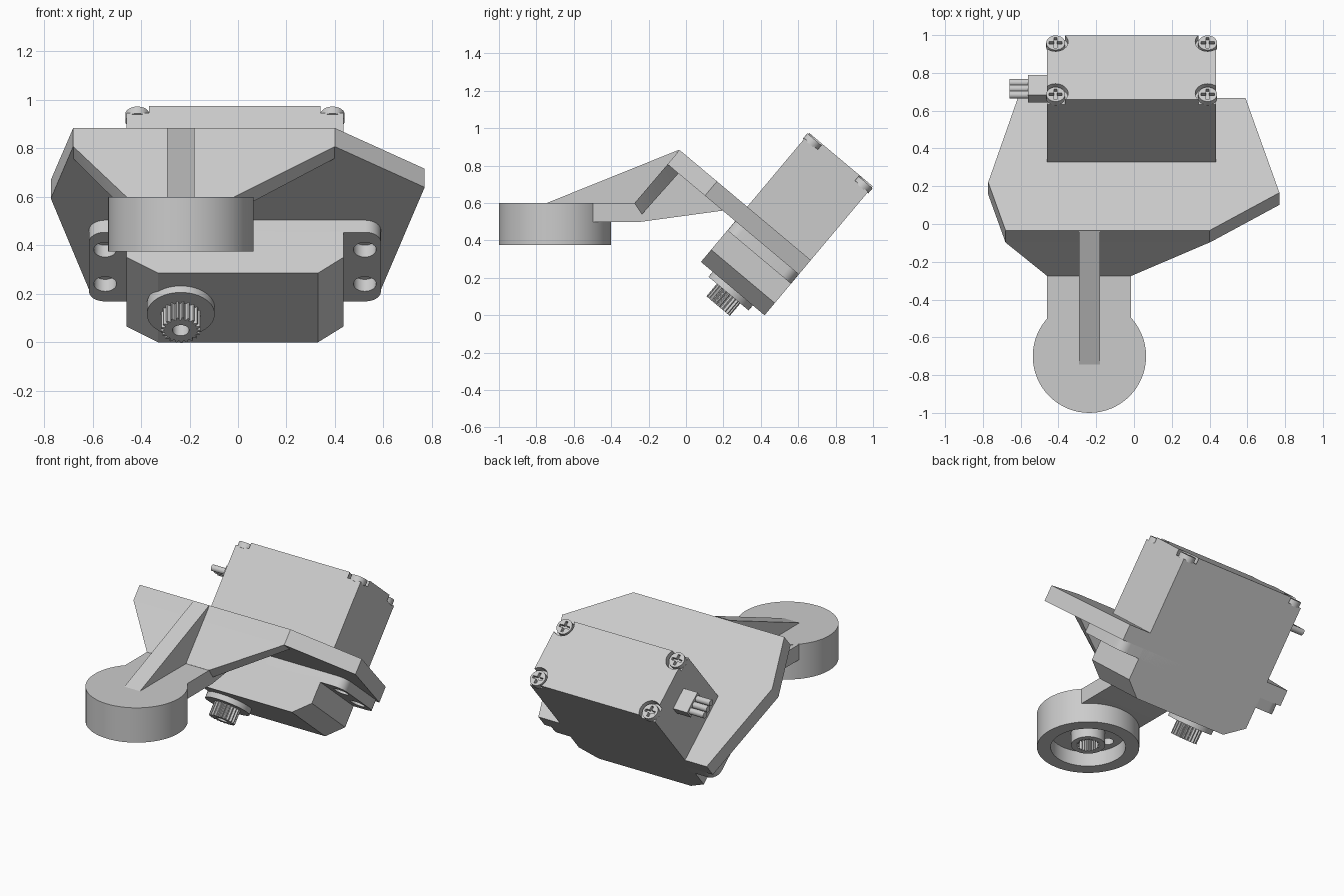
import bpy, bmesh
from math import sin, cos, pi, radians
from mathutils import Matrix, Vector

cube = bpy.data.objects.get("Cube")
if cube:
    bpy.data.objects.remove(cube, do_unlink=True)

grey = bpy.data.materials.new("light_grey")
grey.use_nodes = True
grey.diffuse_color = (0.6, 0.6, 0.6, 1)
grey.node_tree.nodes["Principled BSDF"].inputs["Base Color"].default_value = (0.6, 0.6, 0.6, 1)

# The motor and its plate share one tilted frame: x across, -y up the plate, z along the shaft
TILT = Matrix.Translation((0, 0.42, 0)) @ Matrix.Rotation(radians(-40), 4, 'X')
FLAT = Matrix.Identity(4)
AXES = {'x': lambda a, b, t: (t, a, b),
        'y': lambda a, b, t: (a, t, b),
        'z': lambda a, b, t: (a, b, t)}


def finish(name, bm, frame):
    bmesh.ops.recalc_face_normals(bm, faces=bm.faces[:])
    mesh = bpy.data.meshes.new(name)
    bm.to_mesh(mesh)
    bm.free()
    mesh.materials.append(grey)
    ob = bpy.data.objects.new(name, mesh)
    bpy.context.collection.objects.link(ob)
    ob.matrix_world = frame
    return ob


def prism(name, pts, start, end, axis='z', frame=FLAT):
    """Extrude a closed profile along one axis."""
    bm = bmesh.new()
    face = bm.faces.new([bm.verts.new(AXES[axis](a, b, start)) for a, b in pts])
    new = bmesh.ops.extrude_face_region(bm, geom=[face])["geom"]
    shift = Vector(AXES[axis](0, 0, end - start))
    bmesh.ops.translate(bm, vec=shift, verts=[g for g in new if isinstance(g, bmesh.types.BMVert)])
    return finish(name, bm, frame)


def circle(cx, cy, r, n=32):
    return [(cx + r * cos(2 * pi * i / n), cy + r * sin(2 * pi * i / n)) for i in range(n)]


def spline(cx, cy, outer, inner, teeth=21):
    pts = []
    for i in range(teeth * 4):
        r = outer if i % 4 < 2 else inner
        a = 2 * pi * i / (teeth * 4)
        pts.append((cx + r * cos(a), cy + r * sin(a)))
    return pts


def rect(x0, x1, y0, y1):
    return [(x0, y0), (x1, y0), (x1, y1), (x0, y1)]


def rounded(x0, x1, y0, y1, r, n=6):
    pts = []
    corners = [(x1 - r, y1 - r), (x0 + r, y1 - r), (x0 + r, y0 + r), (x1 - r, y0 + r)]
    for q, (cx, cy) in enumerate(corners):
        for i in range(n + 1):
            a = pi / 2 * (q + i / n)
            pts.append((cx + r * cos(a), cy + r * sin(a)))
    return pts


def cut(ob, cutters):
    for c in cutters:
        bpy.context.view_layer.update()
        mod = ob.modifiers.new("cut", 'BOOLEAN')
        mod.operation, mod.solver, mod.object = 'DIFFERENCE', 'EXACT', c
        bpy.context.view_layer.objects.active = ob
        bpy.ops.object.modifier_apply(modifier=mod.name)
        bpy.data.objects.remove(c, do_unlink=True)


LEFT, RIGHT, HIGH, BACK = 0.435, -0.46, 0.444, 0.9
MID = -HIGH / 2
SHAFT_X = -0.236

# Motor case with chamfered nose and four screw recesses at the back
case = prism("motor_case", [(RIGHT, 0.085), (-0.33, 0), (0.33, 0), (LEFT, 0.085),
                            (LEFT, BACK), (RIGHT, BACK)], -HIGH, 0, 'y', TILT)
screws = [(x, y) for x in (RIGHT + 0.045, LEFT - 0.045) for y in (-0.044, 0.044 - HIGH)]
cut(case, [prism("recess", circle(x, y, 0.066), BACK - 0.038, BACK + 0.1, 'z', TILT)
           for x, y in screws])

# Cross-head screws
for x, y in screws:
    head = prism("case_screw", circle(x, y, 0.05, 24), BACK - 0.045, BACK - 0.008, 'z', TILT)
    s, t = 0.035, 0.008
    cut(head, [prism("slot", rect(x - a, x + a, y - b, y + b), BACK - 0.028, BACK + 0.05, 'z', TILT)
               for a, b in ((s, t), (t, s))])

# Mounting flange with two holes in each ear
flange = prism("mounting_flange", rounded(-0.615, 0.59, -HIGH, 0, 0.065), 0.22, 0.285, 'z', TILT)
cut(flange, [prism("hole", circle(x, y, 0.047, 24), 0.1, 0.284, 'z', TILT)
             for x in (-0.548, 0.523) for y in (-0.112, 0.112 - HIGH)])

# Output boss and splined shaft
prism("shaft_boss", circle(SHAFT_X, MID, 0.14, 48), -0.035, 0.02, 'z', TILT)
shaft = prism("splined_shaft", spline(SHAFT_X, MID, 0.082, 0.068), -0.122, -0.02, 'z', TILT)
cut(shaft, [prism("bore", circle(SHAFT_X, MID, 0.034), -0.2, -0.045, 'z', TILT)])

# Cable plug with three wires
prism("cable_plug", rect(MID - 0.07, MID + 0.07, 0.695, 0.755), -0.56, RIGHT + 0.01, 'x', TILT)
for k in (-1, 0, 1):
    prism("cable_wire", circle(MID + k * 0.042, 0.725, 0.02, 16), -0.66, -0.55, 'x', TILT)

# Bracket plate
prism("bracket_plate", [(-0.615, 0), (0.59, 0), (0.77, -0.655), (0.40, -0.916),
                        (-0.68, -0.916), (-0.772, -0.583)], 0.285, 0.385, 'z', TILT)

# Flared gusset joining the plate to the neck
NECK = (-0.46, -0.015)
bm = bmesh.new()
for x in (-0.68, 0.40):
    for y in (-0.916, -0.84):
        bm.verts.new(TILT @ Vector((x, y, 0.286)))
for x in NECK:
    for y, z in ((-0.275, 0.6), (-0.235, 0.54)):
        bm.verts.new((x, y, z))
bmesh.ops.convex_hull(bm, input=bm.verts[:])
bmesh.ops.dissolve_limit(bm, angle_limit=0.02, verts=bm.verts[:], edges=bm.edges[:])
finish("flared_gusset", bm, FLAT)

# Neck running into a wedge under the plate, and the stiffening rib above
prism("arm_neck", [(-0.56, 0.599), (-0.56, 0.5), (-0.24, 0.5), (0.2, 0.56),
                   (-0.095, 0.807), (-0.275, 0.599)], *NECK, 'x')
prism("stiffening_rib", [(-0.75, 0.598), (-0.037, 0.885), (-0.09, 0.80), (-0.27, 0.59)],
      -0.292, -0.18, 'x')

# Round horn hub with a hollow underside
HX, HY = -0.236, -0.70
hub = prism("horn_hub", circle(HX, HY, 0.30, 64), 0.375, 0.60)
cut(hub, [prism("hollow", circle(HX, HY, 0.22, 48), 0.3, 0.47)])
cut(hub, [prism("pin_hole", circle(HX + d, HY, 0.035, 20), 0.4, 0.53) for d in (-0.15, 0.15)])
socket = prism("splined_socket", circle(HX, HY, 0.1, 40), 0.39, 0.48)
cut(socket, [prism("socket_bore", spline(HX, HY, 0.07, 0.058), 0.3, 0.465)])

# Smooth the round sides, keeping edges sharp
bpy.ops.object.select_all(action='DESELECT')
for ob in bpy.context.scene.objects:
    if ob.type == 'MESH' and grey.name in ob.data.materials:
        ob.select_set(True)
        bpy.context.view_layer.objects.active = ob
bpy.ops.object.shade_smooth_by_angle(angle=radians(25))
